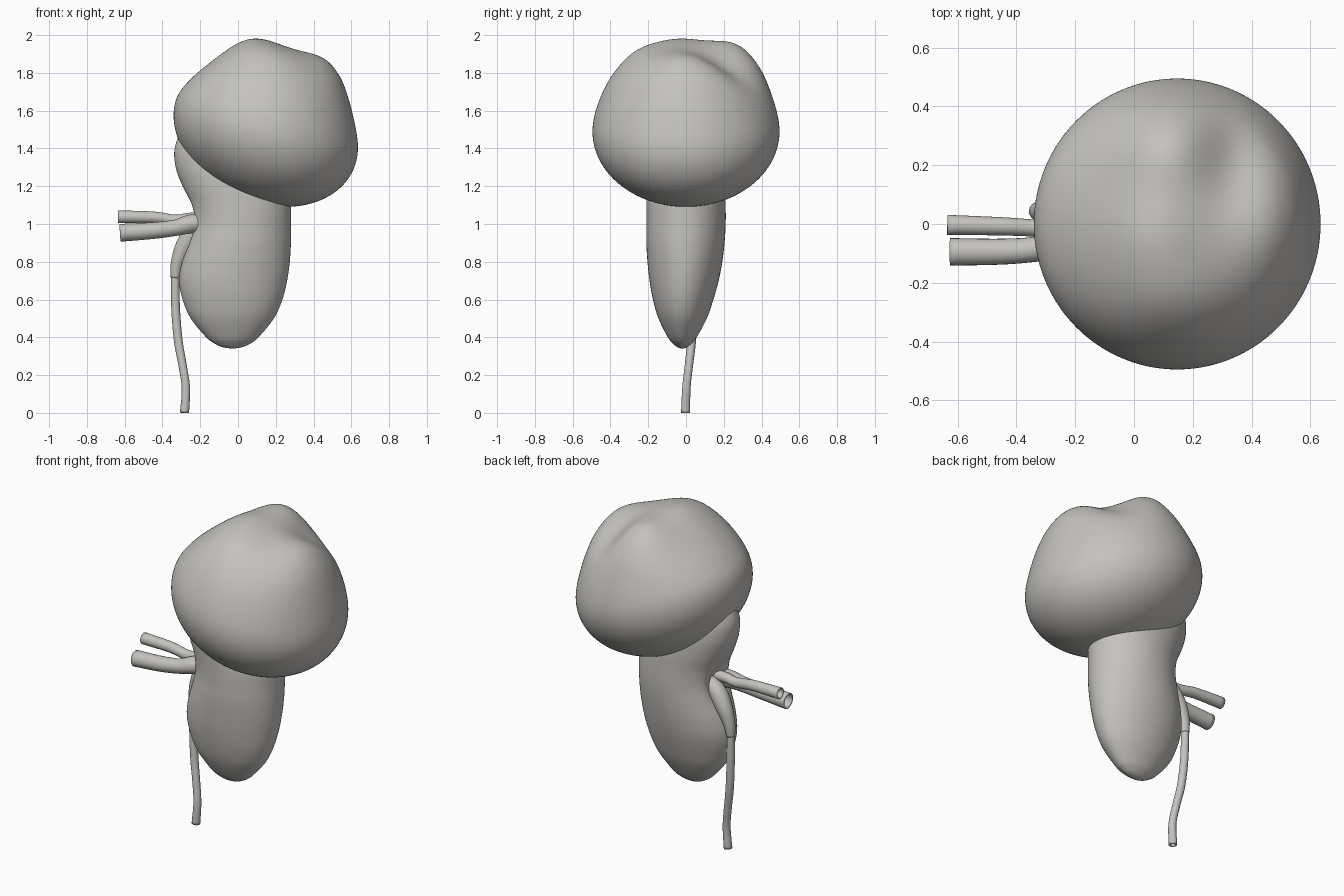
import bpy
import bmesh
import math
from mathutils import Vector

cube = bpy.data.objects.get("Cube")
if cube:
    bpy.data.objects.remove(cube, do_unlink=True)

tissue = bpy.data.materials.new("pale warm grey")
tissue.use_nodes = True
colour = (0.56, 0.545, 0.52, 1)
tissue.diffuse_color = colour
tissue.node_tree.nodes["Principled BSDF"].inputs["Base Color"].default_value = colour


def finish(name, bm):
    bmesh.ops.recalc_face_normals(bm, faces=bm.faces)
    mesh = bpy.data.meshes.new(name)
    bm.to_mesh(mesh)
    bm.free()
    mesh.materials.append(tissue)
    obj = bpy.data.objects.new(name, mesh)
    bpy.context.collection.objects.link(obj)
    bpy.ops.object.select_all(action="DESELECT")
    obj.select_set(True)
    bpy.context.view_layer.objects.active = obj
    bpy.ops.object.shade_smooth_by_angle(angle=math.radians(50))
    return obj


def spline(points, steps):
    """Catmull-Rom samples through tuples of any size."""
    pts = [Vector(p) for p in points]
    pts = [2 * pts[0] - pts[1]] + pts + [2 * pts[-1] - pts[-2]]
    out = []
    for a, b, c, d in zip(pts, pts[1:], pts[2:], pts[3:]):
        for i in range(steps):
            t = i / steps
            out.append(b + (c - a) * (t / 2)
                       + (2 * a - 5 * b + 4 * c - d) * (t * t / 2)
                       + (3 * b - a - 3 * c + d) * (t ** 3 / 2))
    return out + [pts[-2]]


def loft(rings, caps):
    bm = bmesh.new()
    loops = [[bm.verts.new(co) for co in ring] for ring in rings]
    n = len(loops[0])
    for low, high in zip(loops, loops[1:]):
        for i in range(n):
            j = (i + 1) % n
            bm.faces.new((low[i], low[j], high[j], high[i]))
    if caps:
        bm.faces.new(loops[0])
        bm.faces.new(loops[-1])
    return bm


def tube(name, points, sides=24):
    """Hollow vessel; each point is x, y, z, radius."""
    path = spline(points, 8)
    rings = []
    for k, p in enumerate(path):
        ahead, behind = path[min(k + 1, len(path) - 1)], path[max(k - 1, 0)]
        tangent = Vector((ahead - behind)[:3]).normalized()
        side = tangent.cross(Vector((0, 1, 0))).normalized()
        up = side.cross(tangent)
        rings.append([Vector(p[:3]) + p[3] * (side * math.cos(a) + up * math.sin(a))
                      for a in (math.tau * i / sides for i in range(sides))])
    obj = finish(name, loft(rings, False))
    wall = obj.modifiers.new("wall", "SOLIDIFY")
    wall.thickness = 0.008
    wall.offset = -1


def bump(x, y, cx, cy, width, depth):
    return math.exp(-((x - cx) / width) ** 2 - ((y - cy) / depth) ** 2)


# Kidney: height, inner edge, outer edge, half depth, depth centre
stations = [
    (0.341, -0.04, -0.02, 0.008, -0.02), (0.348, -0.082, 0.022, 0.026, -0.02),
    (0.365, -0.12, 0.062, 0.047, -0.02), (0.40, -0.168, 0.108, 0.076, -0.02),
    (0.50, -0.25, 0.19, 0.128, -0.018), (0.60, -0.293, 0.235, 0.16, -0.015),
    (0.70, -0.312, 0.26, 0.183, -0.01), (0.80, -0.30, 0.274, 0.198, -0.006),
    (0.90, -0.272, 0.28, 0.207, -0.003), (1.00, -0.25, 0.28, 0.21, 0),
    (1.10, -0.26, 0.28, 0.21, 0), (1.20, -0.298, 0.275, 0.208, 0),
    (1.30, -0.33, 0.27, 0.20, 0), (1.40, -0.335, 0.25, 0.18, 0),
    (1.50, -0.29, 0.20, 0.14, 0), (1.60, -0.16, 0.10, 0.06, 0),
]
rings = []
for z, inner, outer, half, mid in spline(stations, 6):
    ring = []
    for i in range(72):
        a = math.tau * i / 72
        x = (inner + outer) / 2 + math.cos(a) * (outer - inner) / 2
        y = mid + math.sin(a) * half
        # Hilum hollow along the inner edge
        if math.cos(a) < 0:
            x += 0.06 * bump(y, z, 0.02, 1.0, 0.06, 0.13)
        ring.append((x, y, z))
    rings.append(ring)
finish("kidney", loft(rings, True))

# Lobed mass on the upper pole
bm = bmesh.new()
bmesh.ops.create_icosphere(bm, subdivisions=6, radius=1)
for v in bm.verts:
    ux, uy, uz = v.co
    x, y = 0.147 + 0.488 * ux, 0.495 * uy
    height = 0.39
    if uz > 0:
        lobes = (0.435 + 0.10 * ux
                 + 0.055 * bump(x, y, 0.05, -0.04, 0.18, 0.18)
                 + 0.065 * bump(x, y, 0.10, -0.30, 0.26, 0.17)
                 + 0.125 * bump(x, y, 0.10, 0.33, 0.20, 0.20)
                 + 0.09 * bump(x, y, 0.54, -0.03, 0.17, 0.28)
                 - 0.06 * bump(x, y, 0.34, 0.24, 0.11, 0.17))
        t = min(1, uz / 0.6)
        height += (lobes - height) * t * t * (3 - 2 * t)
    v.co = (x, y, 1.49 - 0.085 * ux + uz * height)
finish("lobed_mass", bm)

# Vessels entering the hilum
tube("renal_vein", [
    (-0.625, -0.095, 0.953, 0.047), (-0.45, -0.094, 0.965, 0.044),
    (-0.33, -0.085, 0.98, 0.043), (-0.25, -0.065, 1.00, 0.05),
    (-0.14, -0.04, 1.01, 0.05)])
tube("renal_artery", [
    (-0.635, -0.003, 1.038, 0.034), (-0.45, -0.008, 1.035, 0.031),
    (-0.33, -0.014, 1.02, 0.029), (-0.25, -0.015, 1.03, 0.03),
    (-0.12, -0.015, 1.03, 0.03)])

# Drainage: funnel and the long duct below it
tube("renal_pelvis", [
    (-0.333, 0.043, 0.715, 0.024), (-0.322, 0.043, 0.79, 0.034),
    (-0.285, 0.04, 0.88, 0.047), (-0.225, 0.03, 0.96, 0.052),
    (-0.11, 0.02, 1.02, 0.045)])
tube("ureter", [
    (-0.283, -0.002, 0.0, 0.024), (-0.276, 0.002, 0.13, 0.022),
    (-0.293, 0.015, 0.25, 0.022), (-0.316, 0.03, 0.38, 0.023),
    (-0.33, 0.04, 0.55, 0.023), (-0.333, 0.043, 0.73, 0.022)])
